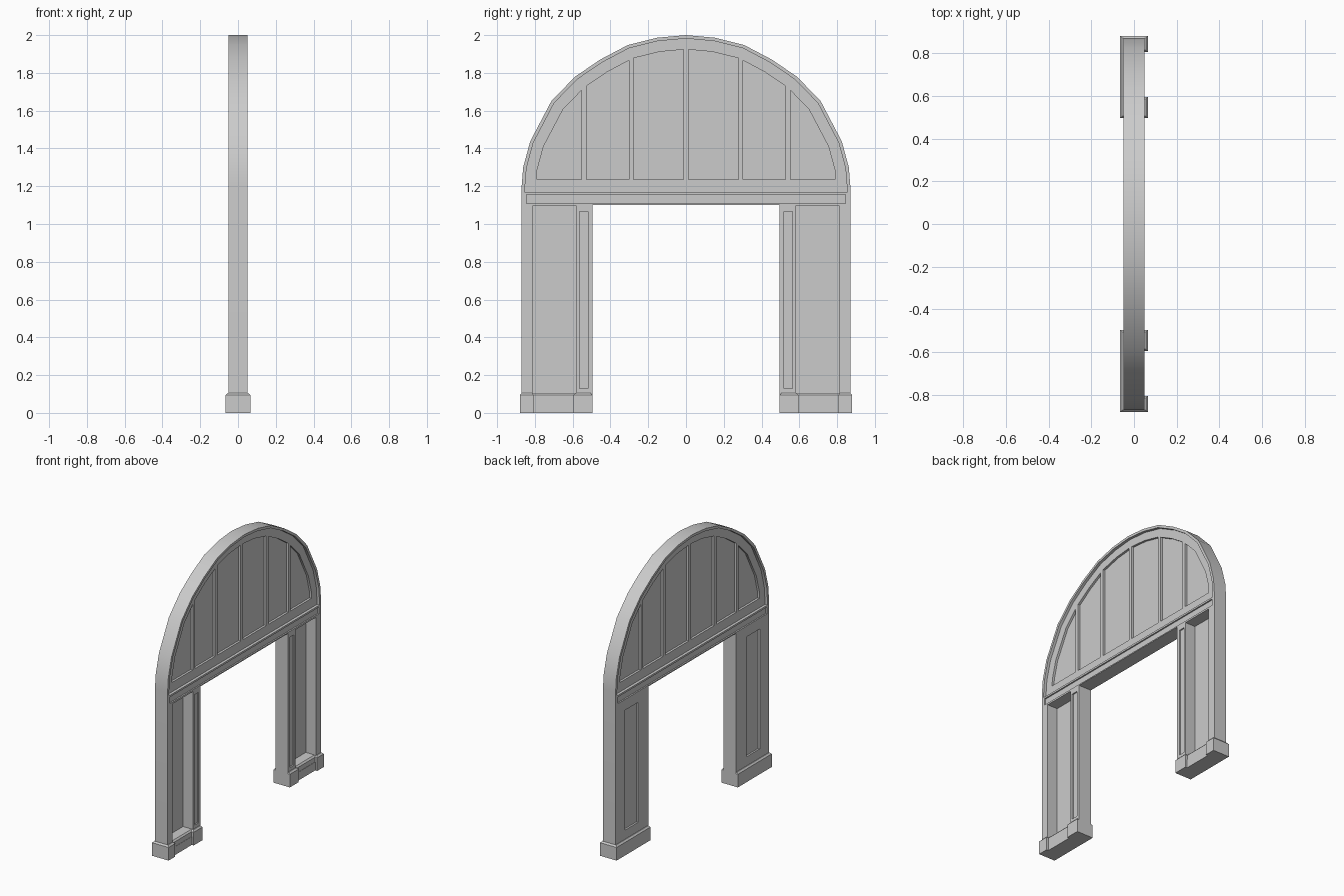
import bpy, bmesh, math
from mathutils import Vector

cube = bpy.data.objects.get("Cube")
if cube:
    bpy.data.objects.remove(cube, do_unlink=True)

stone = bpy.data.materials.new("grey_stone")
stone.use_nodes = True
COLOR = (0.6, 0.6, 0.6, 1)
stone.diffuse_color = COLOR
stone.node_tree.nodes["Principled BSDF"].inputs["Base Color"].default_value = COLOR


def offset(poly, d):
    """Move every edge of a counter-clockwise polygon inwards by d."""
    out = []
    for i, p in enumerate(poly):
        p = Vector(p)
        a = (p - Vector(poly[i - 1])).normalized()
        b = (Vector(poly[(i + 1) % len(poly)]) - p).normalized()
        na, nb = Vector((-a.y, a.x)), Vector((-b.y, b.x))
        out.append(tuple(p + (na + nb) * d / (1 + na.dot(nb))))
    return out


def add_prism(bm, poly, x0, x1):
    """Extrude a (y, z) outline along x."""
    rings = [[bm.verts.new((x, y, z)) for y, z in poly] for x in (x0, x1)]
    bm.faces.new(rings[0][::-1])
    bm.faces.new(rings[1])
    for i in range(len(poly)):
        j = i - 1
        bm.faces.new((rings[0][j], rings[0][i], rings[1][i], rings[1][j]))


def rect(y0, y1, z0, z1):
    return [(y0, z0), (y1, z0), (y1, z1), (y0, z1)]


def make(name, bm):
    bmesh.ops.recalc_face_normals(bm, faces=bm.faces[:])
    mesh = bpy.data.meshes.new(name)
    bm.to_mesh(mesh)
    bm.free()
    mesh.materials.append(stone)
    obj = bpy.data.objects.new(name, mesh)
    bpy.context.collection.objects.link(obj)
    return obj


def carve(obj, shapes):
    """Cut a list of (outline, x0, x1) prisms out of an object."""
    bm = bmesh.new()
    for shape in shapes:
        add_prism(bm, *shape)
    cutter = make("cutter", bm)
    cutter.hide_render = True
    mod = obj.modifiers.new("carve", "BOOLEAN")
    mod.operation, mod.solver, mod.object = "DIFFERENCE", "EXACT", cutter
    graph = bpy.context.evaluated_depsgraph_get()
    mesh = bpy.data.meshes.new_from_object(obj.evaluated_get(graph))
    obj.modifiers.clear()
    obj.data = mesh
    bpy.data.objects.remove(cutter, do_unlink=True)


# Arch outline: half curve from the springing to the crown, then mirrored
half = [(.87, 1.2), (.862, 1.3), (.825, 1.437), (.712, 1.652), (.587, 1.78),
        (.455, 1.87), (.307, 1.948), (.153, 1.986)]
curve = half + [(0, 2.0)] + [(-y, z) for y, z in half[::-1]]
OPEN, SPRING, T = .495, 1.1, .05

body = bmesh.new()
add_prism(body, [(-.87, 0), (-OPEN, 0), (-OPEN, SPRING), (OPEN, SPRING),
                 (OPEN, 0), (.87, 0)] + curve, -T, T)
arch = make("arch_wall", body)

# Sunken lunette inside a thin rim, and a sunken strip along the lintel
lunette = offset([(-.87, 1.15), (.87, 1.15)] + curve, .018)
cuts = []
for s in (-1, 1):
    cuts.append((lunette, s * .03, s * .1))
    cuts.append((rect(-.845, .845, 1.108, 1.155), s * .04, s * .1))
carve(arch, cuts)

# Six lunette panels between the mullions
inner = offset([(-.87, 1.16), (.87, 1.16)] + curve, .075)[2:]


def arch_z(y):
    for (y0, z0), (y1, z1) in zip(inner, inner[1:]):
        if y1 <= y <= y0:
            return z0 + (z1 - z0) * (y - y0) / (y1 - y0)


cuts = []
for a, b in ((.013, .277), (.303, .528), (.553, .79)):
    top = [p for p in inner if a < p[0] < b]
    panel = [(a, 1.235), (b, 1.235), (b, arch_z(b))] + top + [(a, arch_z(a))]
    for s in (-1, 1):
        for m in (-1, 1):
            cuts.append(([(m * y, z) for y, z in panel], s * .014, s * .1))

# Pier recess and pilaster panel on one face, framed panel on the other
for m in (-1, 1):
    def pier(y0, y1, z0, z1):
        return rect(*sorted((m * y0, m * y1)), z0, z1)
    cuts.append((pier(.58, .812, .06, 1.095), -.03, .1))
    cuts.append((pier(.518, .565, .13, 1.065), .04, .1))
    cuts.append((pier(.615, .765, .17, 1.03), -.1, -.037))
carve(arch, cuts)

# Stepped plinths with a small chamfer on top
plan = [(-.065, .495), (.065, .495), (.065, .595), (.048, .595),
        (.048, .805), (.065, .805), (.065, .88), (-.065, .88)]
for name, m in (("plinth_back", 1), ("plinth_front", -1)):
    bm = bmesh.new()
    rings = [[bm.verts.new((x, m * y, z)) for x, y in pts] for pts, z in
             ((plan, 0), (plan, .094), (offset(plan, .01), .105))]
    bm.faces.new(rings[0])
    bm.faces.new(rings[2])
    for low, high in zip(rings, rings[1:]):
        for i in range(len(plan)):
            bm.faces.new((low[i - 1], low[i], high[i], high[i - 1]))
    make(name, bm)

# Smooth the curved rim only
bpy.ops.object.select_all(action="DESELECT")
arch.select_set(True)
bpy.context.view_layer.objects.active = arch
bpy.ops.object.shade_smooth_by_angle(angle=math.radians(25))
